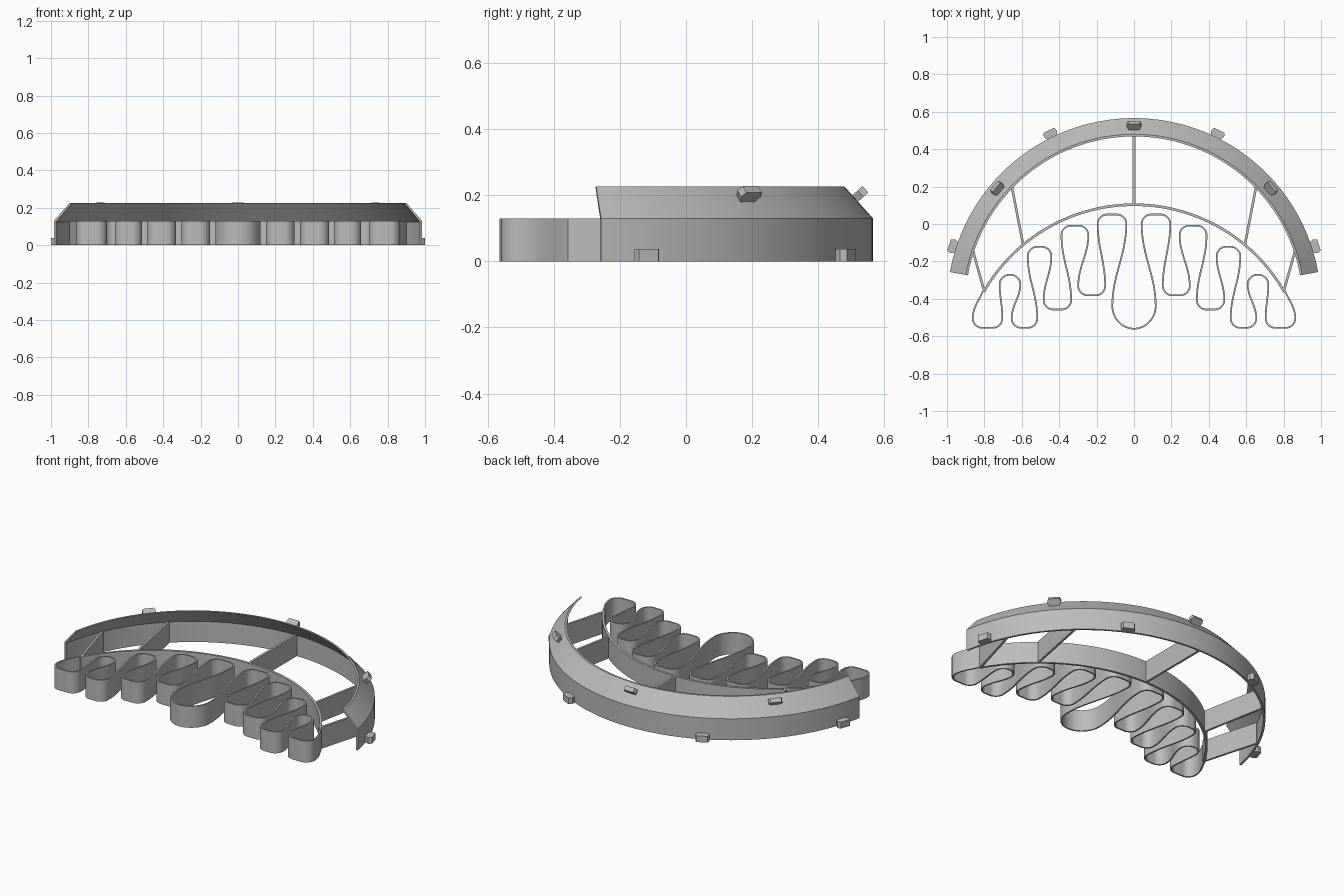
import bpy, bmesh, math
from mathutils import Vector
from mathutils.geometry import interpolate_bezier

if "Cube" in bpy.data.objects:
    bpy.data.objects.remove(bpy.data.objects["Cube"])

grey = bpy.data.materials.new("plain_grey")
grey.use_nodes = True
grey.diffuse_color = (0.5, 0.5, 0.5, 1)
grey.node_tree.nodes["Principled BSDF"].inputs["Base Color"].default_value = (0.5, 0.5, 0.5, 1)

HEIGHT = 0.13
RIM_Y = -0.434      # centre of the rim arc
RIM_START = 10.2    # end angle of the rim in degrees


def sweep(name, rings, smooth=True):
    """Join a row of closed cross-sections into a capped solid."""
    bm = bmesh.new()
    rows = [[bm.verts.new(p) for p in ring] for ring in rings]
    n = len(rows[0])
    for a, b in zip(rows, rows[1:]):
        for i in range(n):
            j = (i + 1) % n
            bm.faces.new((a[i], a[j], b[j], b[i]))
    bm.faces.new(rows[0][::-1])
    bm.faces.new(rows[-1])
    bmesh.ops.recalc_face_normals(bm, faces=bm.faces)
    mesh = bpy.data.meshes.new(name)
    bm.to_mesh(mesh)
    bm.free()
    mesh.materials.append(grey)
    ob = bpy.data.objects.new(name, mesh)
    bpy.context.collection.objects.link(ob)
    if smooth:
        bpy.ops.object.select_all(action="DESELECT")
        ob.select_set(True)
        bpy.context.view_layer.objects.active = ob
        bpy.ops.object.shade_smooth_by_angle(angle=math.radians(30))
    return ob


def ribbon(name, path, thick):
    """Upright strip of constant thickness along a flat path."""
    rings = []
    for i, p in enumerate(path):
        d = (path[min(i + 1, len(path) - 1)] - path[max(i - 1, 0)]).normalized()
        side = Vector((-d.y, d.x, 0)) * thick / 2
        up = Vector((0, 0, HEIGHT))
        rings.append([p - side, p + side, p + side + up, p - side + up])
    return sweep(name, rings)


def arc(cy, r, start, steps):
    angles = [math.radians(start + (180 - 2 * start) * i / steps) for i in range(steps + 1)]
    return [Vector((r * math.cos(a), cy + r * math.sin(a), 0)) for a in angles]


# Outer rim: upright wall with an inward-sloping upper band
profile = [(1, 0), (1, HEIGHT), (0.914, 0.226), (0.902, 0.226), (0.988, HEIGHT - 0.005), (0.988, 0)]
rings = []
for p in arc(0, 1, RIM_START, 96):
    rings.append([(p.x * r, RIM_Y + p.y * r, z) for r, z in profile])
sweep("outer_rim", rings)

# Inner arch
ARCH_Y, ARCH_R = -0.823, 0.926
ribbon("inner_arch", arc(ARCH_Y, ARCH_R, 29.8, 72), 0.014)

# Struts between arch and rim
ribbon("centre_strut", [Vector((0, 0.1, 0)), Vector((0, 0.56, 0))], 0.014)
for side, s in (("left", 1), ("right", -1)):
    for part, a, b in (("middle", (0.594, -0.105), (0.671, 0.292)),
                       ("end", (0.802, -0.355), (0.897, -0.015))):
        ribbon(f"{side}_{part}_strut",
               [Vector((s * a[0], a[1], 0)), Vector((s * b[0], b[1], 0))], 0.013)

# Serpentine band: lobes as (left x, right x, tip y, direction of tip)
lobes = [(0.041, 0.194, 0.051, 1), (0.154, 0.298, -0.381, -1),
         (0.244, 0.388, -0.009, 1), (0.336, 0.483, -0.457, -1),
         (0.442, 0.568, -0.122, 1), (0.517, 0.654, -0.555, -1),
         (0.608, 0.718, -0.272, 1), (0.704, 0.862, -0.555, -1)]
nodes = [((0, -0.56), (1, 0)), ((0.116, -0.44), (0, 1))]
CORNER = 0.05
for xl, xr, y, d in lobes:
    nodes += [((xl, y - d * CORNER), (0, d)), ((xl + CORNER, y), (1, 0)),
              ((xr - CORNER, y), (1, 0)), ((xr, y - d * CORNER), (0, -d))]
nodes.append(((0.808, -0.36), (-0.4, 0.9)))
half = []
for (p, tp), (q, tq) in zip(nodes, nodes[1:]):
    p, q, tp, tq = (Vector((*v, 0)) for v in (p, q, tp, tq))
    k = (q - p).length * 0.38
    half += interpolate_bezier(p, p + tp * k, q - tq * k, q, 13)[:-1]
half.append(q)
mirrored = [Vector((-p.x, p.y, 0)) for p in reversed(half[1:])]
ribbon("serpentine_band", mirrored + half, 0.009)


def lug(name, angle, r, z, tilt, height):
    """Small six-sided knob standing out of the rim surface."""
    a, t = math.radians(angle), math.radians(tilt)
    radial = Vector((math.cos(a), math.sin(a), 0))
    along = Vector((-math.sin(a), math.cos(a), 0))
    out = radial * math.cos(t) + Vector((0, 0, math.sin(t)))
    up = along.cross(out) * -1
    base = Vector((0, RIM_Y, z)) + radial * r
    shape = [(-0.025, -0.006), (0.025, -0.006), (0.039, 0.022),
             (0.031, 0.042), (-0.031, 0.042), (-0.039, 0.022)]
    sweep(name, [[base + along * w + out * o + up * h for w, o in shape]
                 for h in (-height / 2, height / 2)], smooth=False)


# Lugs on the wall foot and on the sloping band
for i, angle in enumerate((18, 64, 116, 162)):
    lug(f"foot_lug_{i + 1}", angle, 0.998, 0.019, 0, 0.038)
for i, angle in enumerate((40.5, 90, 139.5)):
    lug(f"slope_lug_{i + 1}", angle, 0.946, 0.19, 42, 0.026)
